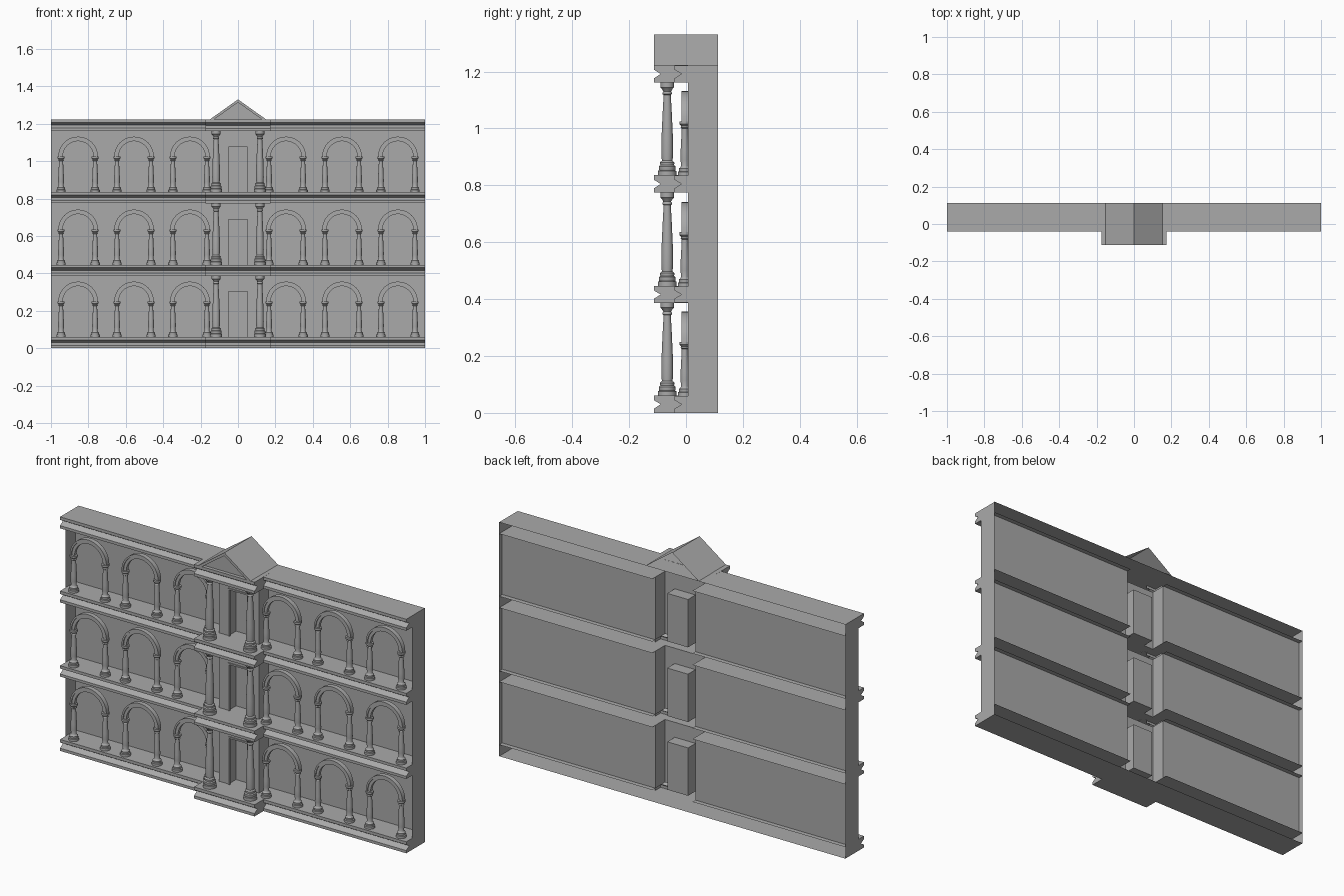
import bpy, bmesh, math
from mathutils import Matrix, Vector

if "Cube" in bpy.data.objects:
    bpy.data.objects.remove(bpy.data.objects["Cube"], do_unlink=True)

stone = bpy.data.materials.new("grey_stone")
stone.use_nodes = True
GREY = (0.4, 0.4, 0.4, 1)
stone.diffuse_color = GREY
stone.node_tree.nodes["Principled BSDF"].inputs["Base Color"].default_value = GREY

# Main dimensions
SLABS = [(0, 0.06), (0.388, 0.445), (0.775, 0.835), (1.162, 1.222)]
BACK, FRONT, WALL, LEDGE, BAY = 0.113, 0.007, 0.088, -0.04, -0.113
BAY_X, CORE_X, DOOR_X, DOOR_H = 0.175, 0.116, 0.06, 0.25


def finish(name, bm, smooth=False):
    bmesh.ops.recalc_face_normals(bm, faces=bm.faces)
    mesh = bpy.data.meshes.new(name)
    bm.to_mesh(mesh)
    bm.free()
    mesh.materials.append(stone)
    obj = bpy.data.objects.new(name, mesh)
    bpy.context.collection.objects.link(obj)
    if smooth:
        bpy.ops.object.select_all(action='DESELECT')
        obj.select_set(True)
        bpy.context.view_layer.objects.active = obj
        bpy.ops.object.shade_smooth_by_angle(angle=math.radians(40))
    return obj


def sweep(bm, points, offset, caps=(False, False), closed=False):
    """Pull a line of points along an offset to make a sheet."""
    a = [bm.verts.new(p) for p in points]
    b = [bm.verts.new(Vector(p) + Vector(offset)) for p in points]
    n = len(points)
    for i in range(n if closed else n - 1):
        j = (i + 1) % n
        bm.faces.new((a[i], a[j], b[j], b[i]))
    for cap, ring in zip(caps, (a, b)):
        if cap:
            bm.faces.new(ring)


def ledge_line(x, front, back, z0, z1):
    """Moulding section: two lips with a notch between, open at the back."""
    h = z1 - z0
    yz = [(back, z1), (front, z1), (front, z1 - 0.26 * h), (front + 0.024, z0 + 0.5 * h),
          (front, z0 + 0.24 * h), (front, z0), (back, z0)]
    return [(x, y, z) for y, z in yz]


def lathe(bm, profile, x, y, z, steps=20):
    rings = [[bm.verts.new((x + r * math.cos(k * math.tau / steps),
                            y + r * math.sin(k * math.tau / steps), z + h))
              for k in range(steps)] for r, h in profile]
    for low, high in zip(rings, rings[1:]):
        for k in range(steps):
            m = (k + 1) % steps
            bm.faces.new((low[k], low[m], high[m], high[k]))
    bm.faces.new(rings[-1])


def box(bm, lo, hi):
    size = [b - a for a, b in zip(lo, hi)]
    mid = [(a + b) / 2 for a, b in zip(lo, hi)]
    bmesh.ops.create_cube(bm, size=1, matrix=Matrix.Translation(mid) @ Matrix.Diagonal((*size, 1)))


def arch(bm, x, y0, y1, z, inner, outer, steps=20):
    angles = [math.pi * k / steps for k in range(steps + 1)]
    section = [(inner, y1), (inner, y0), (outer, y0), (outer, y1)]
    rows = [[bm.verts.new((x + r * math.cos(t), y, z + r * math.sin(t))) for r, y in section]
            for t in angles]
    for p, q in zip(rows, rows[1:]):
        for i in range(4):
            j = (i + 1) % 4
            bm.faces.new((p[i], p[j], q[j], q[i]))
    bm.faces.new(rows[0])
    bm.faces.new(rows[-1])


# Hollow floor slabs with moulded fronts
for i, (z0, z1) in enumerate(SLABS):
    bm = bmesh.new()
    for s in (-1, 1):
        sweep(bm, ledge_line(s * CORE_X, LEDGE, BACK, z0, z1), (s * (1 - CORE_X), 0, 0), (False, True))
    finish(f"wing_ledge_{i}", bm)
    bm = bmesh.new()
    sweep(bm, ledge_line(-BAY_X, BAY, FRONT, max(z0 - 0.001, 0), z1 + 0.0005), (2 * BAY_X, 0, 0), (True, True))
    if i in (0, 3):
        z = z0 if i == 0 else z1
        sweep(bm, [(-CORE_X, FRONT, z), (-CORE_X, BACK, z)], (2 * CORE_X, 0, 0))
    finish(f"bay_ledge_{i}", bm)

BIG = [(.036, 0), (.036, .016), (.031, .018), (.033, .024), (.033, .032), (.027, .036),
       (.028, .046), (.021, .052), (.023, .08), (.0225, .13), (.018, .22), (.014, .285),
       (.018, .288), (.018, .294), (.015, .298), (.022, .308), (.027, .312), (.027, .33)]
SMALL = [(.025, 0), (.025, .012), (.02, .014), (.021, .024), (.016, .028), (.013, .034),
         (.0155, .055), (.015, .085), (.0115, .15), (.011, .165), (.015, .168), (.013, .174),
         (.019, .18), (.019, .19)]

# Storeys between the slabs
for i in range(3):
    z0, z1 = SLABS[i][1], SLABS[i + 1][0]
    h = z1 - z0

    # Recessed wing walls, end walls and the returns beside the entrance bay
    bm = bmesh.new()
    for s in (-1, 1):
        plan = [(s, BACK), (s, FRONT)]
        sweep(bm, [(x, y, z0) for x, y in plan], (0, 0, h))
        plan = [(s, WALL), (s * CORE_X, WALL), (s * CORE_X, FRONT), (s * DOOR_X, FRONT)]
        sweep(bm, [(x, y, z0) for x, y in plan], (0, 0, h))
    sweep(bm, [(-DOOR_X, FRONT, z0 + DOOR_H), (DOOR_X, FRONT, z0 + DOOR_H)], (0, 0, h - DOOR_H))
    finish(f"storey_walls_{i}", bm)

    # Door niche, open to the front
    bm = bmesh.new()
    niche = [(-DOOR_X, z0), (-DOOR_X, z0 + DOOR_H), (DOOR_X, z0 + DOOR_H), (DOOR_X, z0)]
    sweep(bm, [(x, FRONT, z) for x, z in niche], (0, 0.062, 0), (False, True), True)
    finish(f"door_niche_{i}", bm)

    # Door frame
    bm = bmesh.new()
    top = z0 + DOOR_H
    for s in (-1, 1):
        x0, x1 = sorted((s * DOOR_X, s * (DOOR_X - 0.008)))
        box(bm, (x0, FRONT - 0.005, z0), (x1, FRONT + 0.006, top))
    box(bm, (-DOOR_X, FRONT - 0.005, top - 0.008), (DOOR_X, FRONT + 0.006, top))
    finish(f"door_frame_{i}", bm)

    # Large columns flanking the door
    bm = bmesh.new()
    for s in (-1, 1):
        lathe(bm, [(r * 0.9, t * h / 0.33) for r, t in BIG], s * 0.117, -0.066, z0, 24)
    finish(f"bay_columns_{i}", bm, True)

    # Arcade: paired small columns carrying arches
    cols, arches = bmesh.new(), bmesh.new()
    for s in (-1, 1):
        for c in (0.257, 0.556, 0.855):
            for side in (-1, 1):
                lathe(cols, SMALL, s * c + side * 0.091, -0.004, z0)
            arch(arches, s * c, -0.011, 0.006, z0 + 0.19, 0.082, 0.099)
            arch(arches, s * c, -0.016, 0.008, z0 + 0.19, 0.097, 0.106)
    finish(f"arcade_columns_{i}", cols, True)
    finish(f"arcade_arches_{i}", arches, True)

# Pediment: gable roof open at the back, raking frame and recessed gable wall
base, peak, half, rim = SLABS[3][1], 1.33, 0.152, 0.016
bm = bmesh.new()
gable = [(-half, base), (0, peak), (half, base)]
sweep(bm, [(x, BAY, z) for x, z in gable], (0, BACK - BAY, 0))
finish("pediment_roof", bm)
bm = bmesh.new()
inset = rim * half / (peak - base)
frame = gable + [(half - inset, base), (0, peak - rim), (inset - half, base)]
sweep(bm, [(x, BAY, z) for x, z in frame], (0, 0.02, 0), (True, True), True)
finish("pediment_frame", bm)
bm = bmesh.new()
bm.faces.new([bm.verts.new((x, BAY + 0.018, z)) for x, z in gable])
finish("pediment_wall", bm)
